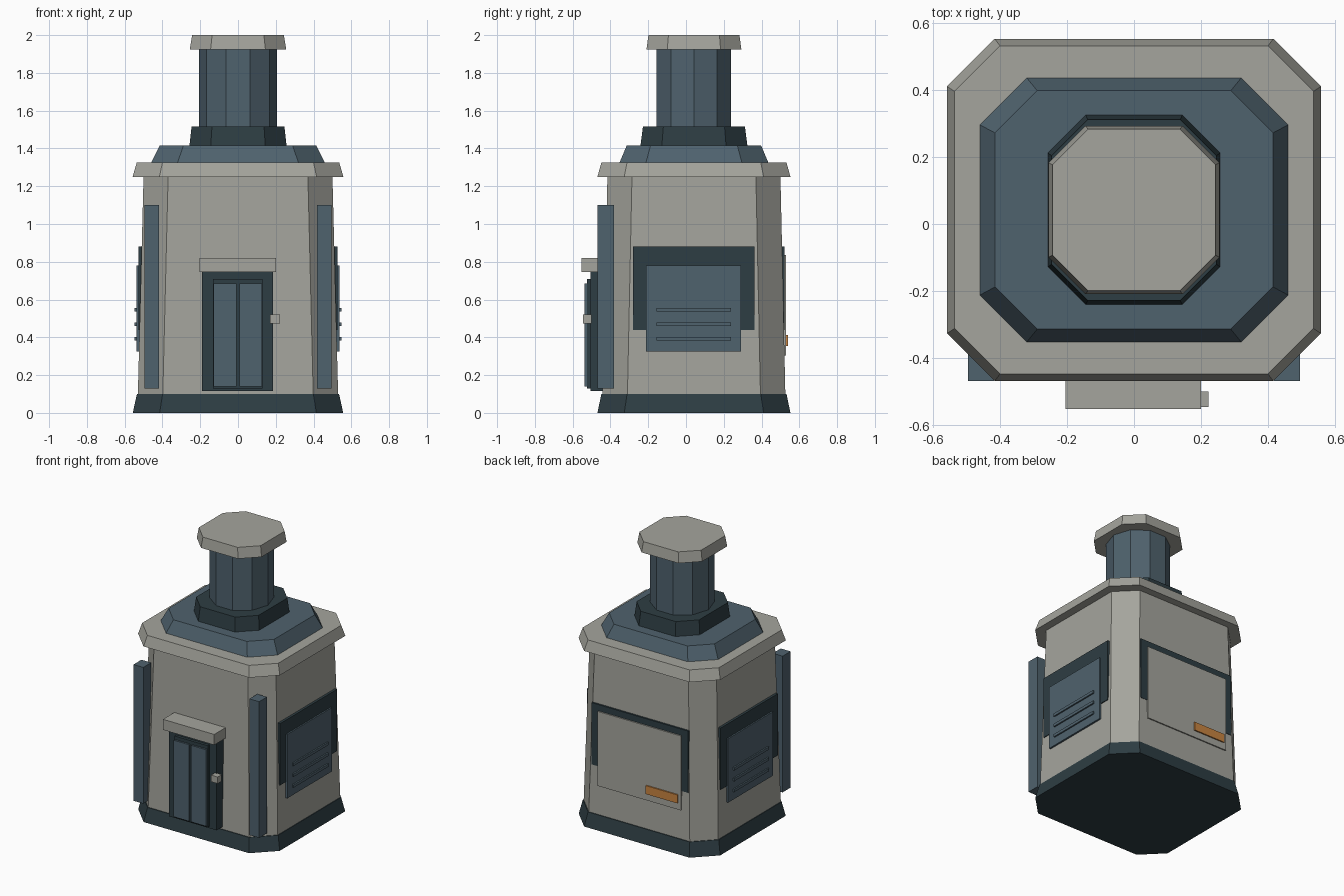
import bpy
import bmesh
from math import cos, sin, tau

cube = bpy.data.objects.get("Cube")
if cube:
    bpy.data.objects.remove(cube, do_unlink=True)

CY = 0.042  # depth centre of the tower


def material(name, color):
    m = bpy.data.materials.new(name)
    m.use_nodes = True
    m.diffuse_color = (*color, 1)
    bsdf = next(n for n in m.node_tree.nodes if n.type == "BSDF_PRINCIPLED")
    bsdf.inputs["Base Color"].default_value = (*color, 1)
    return m


GREY = material("warm_grey", (0.376, 0.376, 0.337))
BLUE = material("slate_blue", (0.078, 0.122, 0.154))
DARK = material("dark_slate", (0.027, 0.047, 0.056))
ORANGE = material("orange", (0.58, 0.23, 0.053))


def add_object(name, bm, mat):
    bmesh.ops.recalc_face_normals(bm, faces=bm.faces)
    mesh = bpy.data.meshes.new(name)
    bm.to_mesh(mesh)
    bm.free()
    mesh.materials.append(mat)
    obj = bpy.data.objects.new(name, mesh)
    bpy.context.collection.objects.link(obj)
    return obj


def loft(name, mat, lower, upper, z0, z1):
    """Closed solid between two outlines with equal point counts."""
    bm = bmesh.new()
    a = [bm.verts.new((x, y, z0)) for x, y in lower]
    b = [bm.verts.new((x, y, z1)) for x, y in upper]
    bm.faces.new(a)
    bm.faces.new(b)
    n = len(a)
    for i in range(n):
        j = (i + 1) % n
        bm.faces.new((a[i], a[j], b[j], b[i]))
    return add_object(name, bm, mat)


def chamfered(hx, hy, cut):
    """Rectangle outline with cut corners."""
    quarter = [(hx, hy - cut), (hx - cut, hy)]
    half = quarter + [(-x, y) for x, y in reversed(quarter)]
    return [(x, CY + y) for x, y in half + [(-x, -y) for x, y in half]]


def box(name, mat, xs, ys, zs):
    outline = [(xs[0], ys[0]), (xs[1], ys[0]), (xs[1], ys[1]), (xs[0], ys[1])]
    return loft(name, mat, outline, outline, *zs)


# Tapered tiers, from the ground up
tiers = [
    ("plinth", DARK, (0.557, 0.511, 0.142), (0.535, 0.490, 0.136), 0, 0.1),
    ("body", GREY, (0.530, 0.484, 0.132), (0.500, 0.458, 0.130), 0.1, 1.25),
    ("eave", GREY, (0.558, 0.511, 0.142), (0.536, 0.490, 0.136), 1.25, 1.325),
    ("roof", BLUE, (0.460, 0.394, 0.140), (0.415, 0.356, 0.126), 1.325, 1.415),
    ("chimney_collar", DARK, (0.257, 0.283, 0.113), (0.246, 0.270, 0.108), 1.415, 1.515),
    ("chimney_cap", GREY, (0.255, 0.251, 0.110), (0.243, 0.241, 0.106), 1.925, 2.0),
]
for name, mat, low, high, z0, z1 in tiers:
    loft(name, mat, chamfered(*low), chamfered(*high), z0, z1)

# Ten-sided chimney
ring = [(0.207 * cos(tau * i / 10), CY + 0.207 * sin(tau * i / 10)) for i in range(10)]
loft("chimney", BLUE, ring, ring, 1.515, 1.925)

# Front door
box("door_frame", DARK, (-0.19, 0.186), (-0.505, -0.40), (0.115, 0.745))
box("door_recess", DARK, (-0.132, 0.13), (-0.525, -0.50), (0.13, 0.71))
box("door_leaf_right", BLUE, (-0.13, -0.009), (-0.538, -0.52), (0.14, 0.685))
box("door_leaf_left", BLUE, (0.007, 0.126), (-0.538, -0.52), (0.14, 0.685))
box("door_lintel", GREY, (-0.204, 0.2), (-0.553, -0.40), (0.745, 0.82))
box("door_handle", GREY, (0.17, 0.222), (-0.546, -0.50), (0.473, 0.52))

# Front corner pillars and side vents, on both sides
for side, s in (("left", 1), ("right", -1)):
    def span(a, b):
        return sorted((s * a, s * b))

    box(f"{side}_pillar", BLUE, span(0.418, 0.495), (-0.469, -0.38), (0.13, 1.1))
    box(f"{side}_vent_surround", DARK, span(0.46, 0.527), (-0.28, 0.362), (0.44, 0.88))
    box(f"{side}_vent_panel", BLUE, span(0.47, 0.537), (-0.212, 0.292), (0.325, 0.78))
    for i in range(3):
        z = 0.382 + 0.077 * i
        box(f"{side}_vent_slat_{i + 1}", BLUE, span(0.52, 0.547), (-0.155, 0.238), (z, z + 0.02))

# Back hatch with an orange plate
box("back_surround", DARK, (-0.382, 0.378), (0.46, 0.521), (0.44, 0.88))
box("back_hatch", GREY, (-0.33, 0.325), (0.46, 0.53), (0.305, 0.835))
box("back_plate", ORANGE, (-0.31, -0.06), (0.52, 0.539), (0.353, 0.413))
